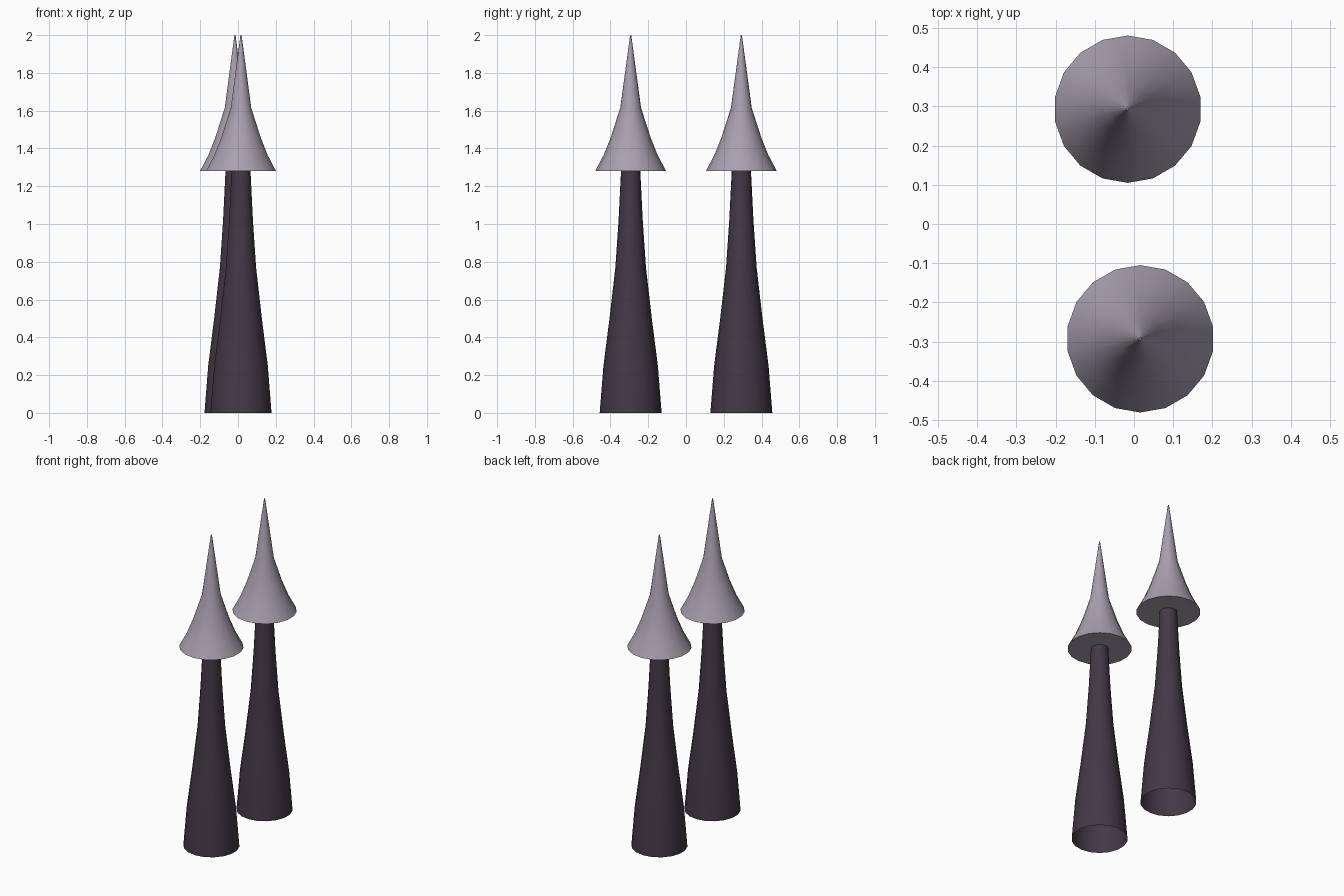
import bpy, bmesh, math

if "Cube" in bpy.data.objects:
    bpy.data.objects.remove(bpy.data.objects["Cube"])

SIDES = 18


def material(name, rgb):
    m = bpy.data.materials.new(name)
    m.diffuse_color = (*rgb, 1)
    m.use_nodes = True
    m.node_tree.nodes["Principled BSDF"].inputs["Base Color"].default_value = m.diffuse_color
    return m


trunk_mat = material("dark plum", (0.054, 0.041, 0.061))
cap_mat = material("pale mauve grey", (0.39, 0.35, 0.43))

# Profiles as (radius, height)
TRUNK = [(0.164, 0), (0.144, 0.25), (0.112, 0.5), (0.081, 0.77), (0.064, 1.02), (0.051, 1.28)]
CAP = [(0.188, 1.28), (0.143, 1.365), (0.105, 1.46), (0.055, 1.615), (0.003, 2.0)]


def lathe(name, profile, x, y, mat, close_bottom=False, close_top=False):
    bm = bmesh.new()
    rings = []
    for r, z in profile:
        angles = [math.radians(90) + math.tau * i / SIDES for i in range(SIDES)]
        rings.append([bm.verts.new((r * math.cos(a), r * math.sin(a), z)) for a in angles])
    for low, high in zip(rings, rings[1:]):
        for i in range(SIDES):
            j = (i + 1) % SIDES
            bm.faces.new((low[i], low[j], high[j], high[i]))
    if close_bottom:
        bm.faces.new(rings[0][::-1])
    if close_top:
        bm.faces.new(rings[-1])
    mesh = bpy.data.meshes.new(name)
    bm.to_mesh(mesh)
    bm.free()
    mesh.materials.append(mat)
    obj = bpy.data.objects.new(name, mesh)
    obj.location = (x, y, 0)
    bpy.context.collection.objects.link(obj)
    bpy.ops.object.select_all(action='DESELECT')
    obj.select_set(True)
    bpy.context.view_layer.objects.active = obj
    bpy.ops.object.shade_smooth_by_angle(angle=math.radians(40))


# Two matching spires: open-bottomed trunk with a flared, closed cap
for label, x, y in (("front", 0.016, -0.293), ("back", -0.016, 0.293)):
    lathe(label + "_trunk", TRUNK, x, y, trunk_mat)
    lathe(label + "_cap", CAP, x, y, cap_mat, close_bottom=True, close_top=True)
